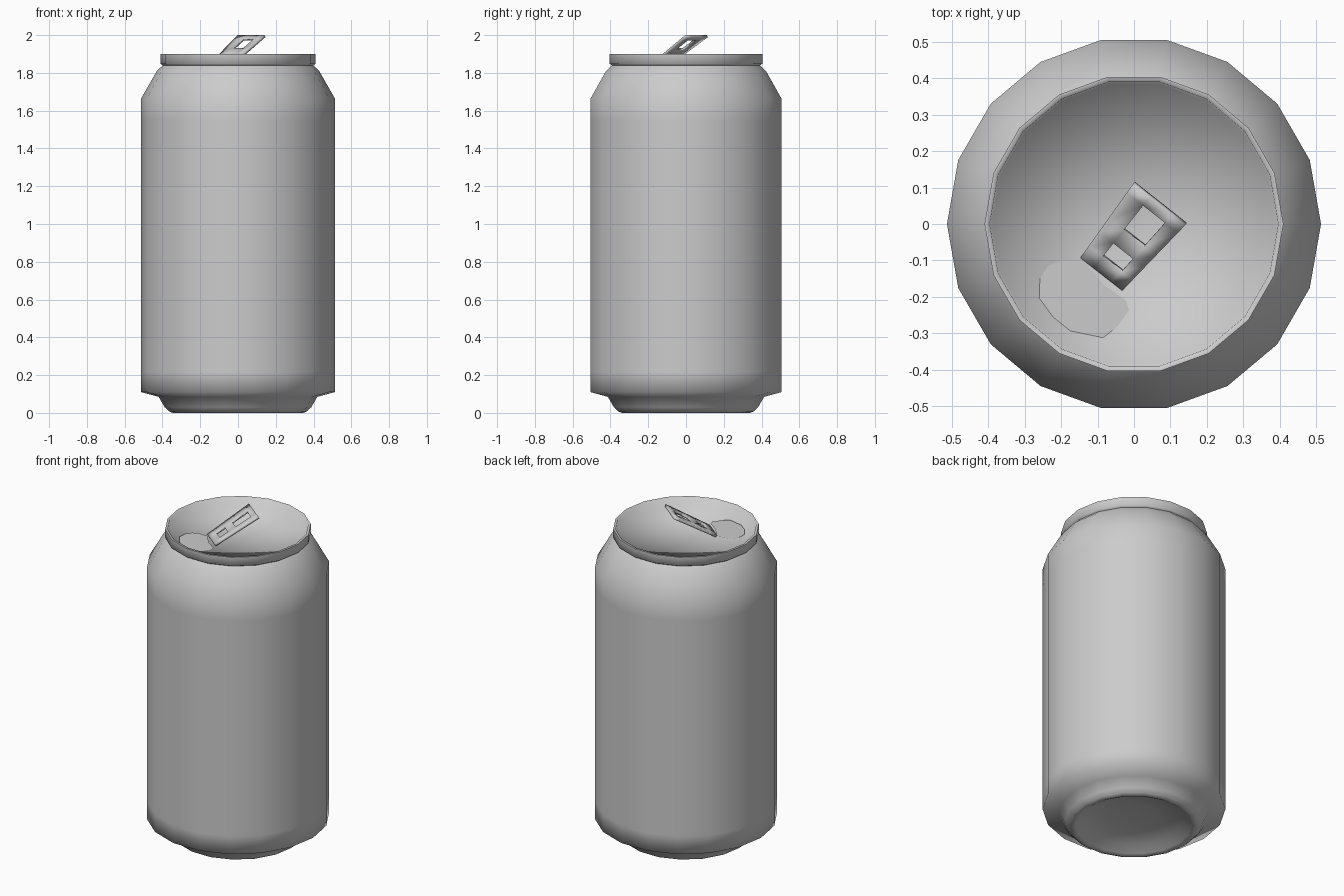
import bpy, bmesh, math
from mathutils import Vector

if "Cube" in bpy.data.objects:
    bpy.data.objects.remove(bpy.data.objects["Cube"])

SIDES = 18
LID_Z = 1.84


def finish(bm, name, angle):
    bmesh.ops.recalc_face_normals(bm, faces=bm.faces[:])
    me = bpy.data.meshes.new(name)
    bm.to_mesh(me)
    bm.free()
    ob = bpy.data.objects.new(name, me)
    bpy.context.collection.objects.link(ob)
    bpy.ops.object.select_all(action='DESELECT')
    ob.select_set(True)
    bpy.context.view_layer.objects.active = ob
    bpy.ops.object.shade_smooth_by_angle(angle=math.radians(angle))
    return ob


def lathe(name, profile, angle):
    bm = bmesh.new()
    rings = []
    for r, z in profile:
        rings.append([bm.verts.new((r * math.cos(2 * math.pi * i / SIDES),
                                    r * math.sin(2 * math.pi * i / SIDES), z))
                      for i in range(SIDES)])
    for a, b in zip(rings, rings[1:]):
        for i in range(SIDES):
            j = (i + 1) % SIDES
            bm.faces.new((a[i], a[j], b[j], b[i]))
    # close both ends with a triangle fan
    for ring in (rings[0], rings[-1]):
        c = bm.verts.new((0, 0, ring[0].co.z))
        for i in range(SIDES):
            bm.faces.new((ring[i], ring[(i + 1) % SIDES], c))
    return finish(bm, name, angle)


# Can shell: domed base, wall, shoulder, rim and recessed lid
lathe("can_body", [
    (0.14, 0.06), (0.27, 0.04), (0.325, 0.008), (0.345, 0.0), (0.365, 0.008),
    (0.388, 0.03), (0.42, 0.085), (0.513, 0.11), (0.513, 0.22),
    (0.513, 1.55), (0.513, 1.665), (0.43, 1.81), (0.398, 1.84),
    (0.41, 1.848), (0.41, 1.9), (0.396, 1.9), (0.39, LID_Z)], 85)

# Mouth panel on the lid
outline = [(-.197, -.10), (-.235, -.115), (-.258, -.15), (-.26, -.203),
           (-.222, -.255), (-.175, -.293), (-.085, -.312), (-.044, -.28),
           (-.014, -.236), (-.022, -.21), (-.085, -.165), (-.14, -.10)]
bm = bmesh.new()
bm.faces.new([bm.verts.new((x, y, LID_Z + 0.004)) for x, y in reversed(outline)])
finish(bm, "mouth_panel", 30)

# Raised pull tab: tapered plate with two openings
low_l, low_r = Vector((-.145, -.09, 1.845)), Vector((-.03, -.18, 1.845))
top_l, top_r = Vector((0, .113, 1.995)), Vector((.143, 0, 1.995))
S = [0, .32, .75, 1]
T = [0, .16, .35, .53, .88, 1]
bm = bmesh.new()
grid = [[bm.verts.new(low_l.lerp(top_l, t).lerp(low_r.lerp(top_r, t), s))
         for s in S] for t in T]
for j in range(len(T) - 1):
    for i in range(len(S) - 1):
        if i == 1 and j in (1, 3):
            continue
        bm.faces.new((grid[j][i], grid[j][i + 1], grid[j + 1][i + 1], grid[j + 1][i]))
tab = finish(bm, "pull_tab", 30)
mod = tab.modifiers.new("thickness", 'SOLIDIFY')
mod.thickness = 0.014
mod.offset = 0
